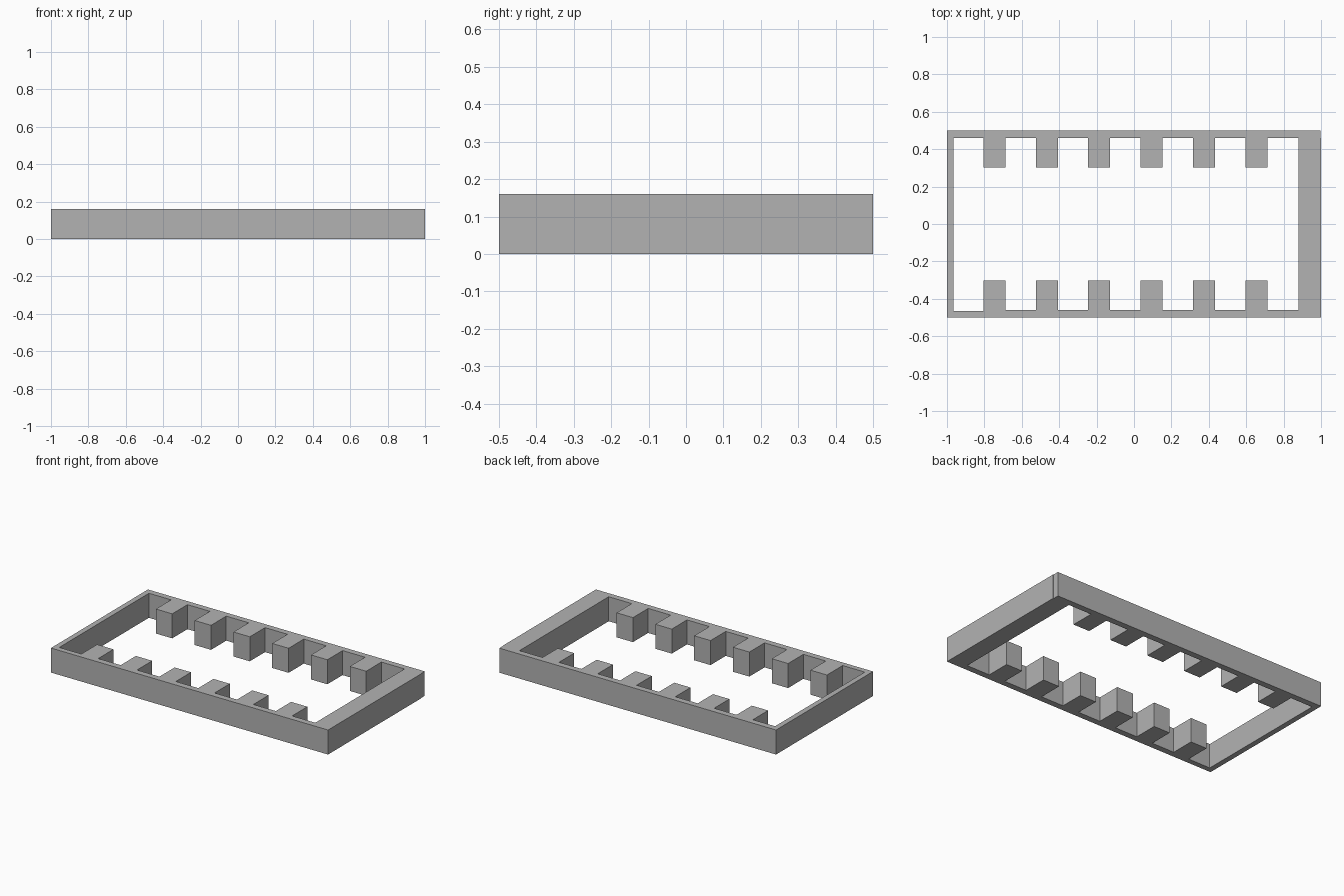
import bpy
import bmesh

cube = bpy.data.objects.get("Cube")
if cube:
    bpy.data.objects.remove(cube, do_unlink=True)

HEIGHT = 0.16
INNER, TOOTH_TIP = 0.46, 0.303       # rail inner face and tooth end, distance from centre line
LEFT_INNER, RIGHT_INNER = -0.965, 0.88
TOOTH_START, PITCH, TOOTH_WIDTH, TEETH = -0.805, 0.28, 0.118, 6

grey = bpy.data.materials.new("plain grey")
grey.use_nodes = True
colour = (0.45, 0.45, 0.45, 1)
grey.diffuse_color = colour
grey.node_tree.nodes["Principled BSDF"].inputs["Base Color"].default_value = colour


def extrude_outline(name, points):
    """Raise a flat outline into a solid standing on the ground."""
    bm = bmesh.new()
    face = bm.faces.new([bm.verts.new((x, y, 0)) for x, y in points])
    raised = bmesh.ops.extrude_face_region(bm, geom=[face], use_keep_orig=True)["geom"]
    for v in raised:
        if isinstance(v, bmesh.types.BMVert):
            v.co.z = HEIGHT
    bmesh.ops.recalc_face_normals(bm, faces=bm.faces)
    mesh = bpy.data.meshes.new(name)
    bm.to_mesh(mesh)
    bm.free()
    mesh.materials.append(grey)
    obj = bpy.data.objects.new(name, mesh)
    bpy.context.collection.objects.link(obj)


def toothed_rail(name, side, end_x, first_inner):
    """Long rail with a row of square teeth pointing inwards."""
    pts = [(end_x, 0.5), (-1, 0.5), (-1, first_inner)]
    inner = first_inner
    for i in range(TEETH):
        x0 = TOOTH_START + i * PITCH
        x1 = x0 + TOOTH_WIDTH
        pts += [(x0, inner), (x0, TOOTH_TIP), (x1, TOOTH_TIP), (x1, INNER)]
        inner = INNER
    pts.append((end_x, INNER))
    extrude_outline(name, [(x, side * y) for x, y in pts])


def end_wall(name, x0, x1, y0, y1):
    extrude_outline(name, [(x0, y0), (x1, y0), (x1, y1), (x0, y1)])


# Long toothed rails
toothed_rail("back_toothed_rail", 1, 0.997, INNER)
toothed_rail("front_toothed_rail", -1, RIGHT_INNER, 0.465)

# Thin and thick end walls
end_wall("thin_end_wall", -1, LEFT_INNER, -0.465, INNER)
end_wall("thick_end_wall", RIGHT_INNER, 1, -0.5, INNER)
